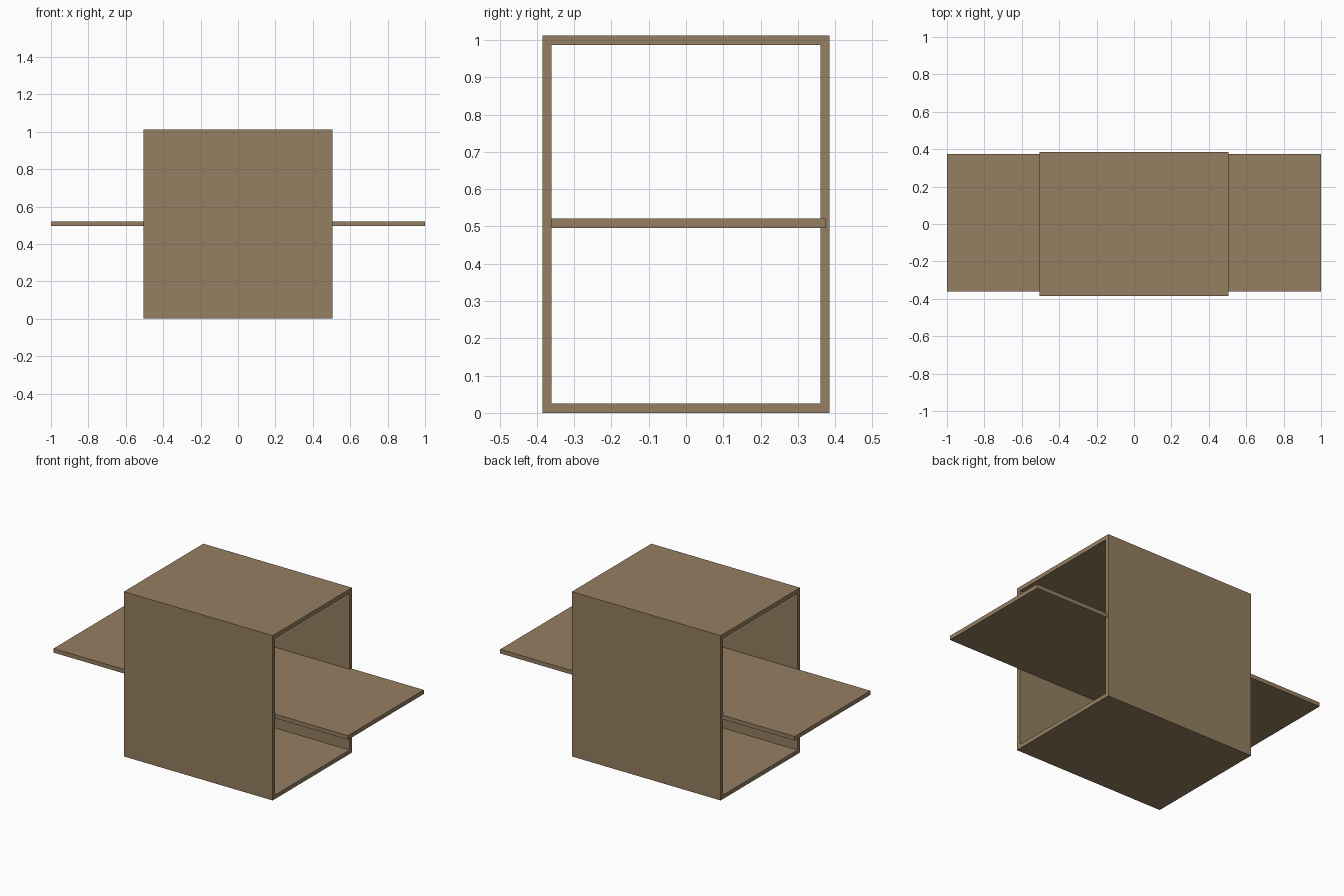
import bpy, bmesh

if "Cube" in bpy.data.objects:
    bpy.data.objects.remove(bpy.data.objects["Cube"])

wood = bpy.data.materials.new("brown_wood")
wood.diffuse_color = (0.30, 0.21, 0.12, 1)
wood.use_nodes = True
wood.node_tree.nodes["Principled BSDF"].inputs["Base Color"].default_value = wood.diffuse_color


def finish(name, bm):
    bmesh.ops.recalc_face_normals(bm, faces=bm.faces)
    mesh = bpy.data.meshes.new(name)
    bm.to_mesh(mesh)
    bm.free()
    mesh.materials.append(wood)
    obj = bpy.data.objects.new(name, mesh)
    bpy.context.collection.objects.link(obj)
    return obj


def rect(bm, x, y0, y1, z0, z1):
    return [bm.verts.new((x, y, z)) for y, z in ((y0, z0), (y1, z0), (y1, z1), (y0, z1))]


# Open-ended box: a rectangular tube running along x
HALF_X, HALF_Y, HEIGHT, WALL = 0.505, 0.385, 1.012, 0.025
bm = bmesh.new()
rings = []
for x in (-HALF_X, HALF_X):
    rings.append((rect(bm, x, -HALF_Y, HALF_Y, 0, HEIGHT),
                  rect(bm, x, -HALF_Y + WALL, HALF_Y - WALL, WALL, HEIGHT - WALL)))
(out_l, in_l), (out_r, in_r) = rings
for a, b in ((out_l, out_r), (out_r, in_r), (in_r, in_l), (in_l, out_l)):
    for i in range(4):
        j = (i + 1) % 4
        bm.faces.new((a[i], a[j], b[j], b[i]))
finish("box_shell", bm)

# Long shelf passing through the box, let slightly into the back wall
bm = bmesh.new()
left = rect(bm, -1, -0.361, 0.374, 0.496, 0.521)
right = rect(bm, 1, -0.361, 0.374, 0.496, 0.521)
bm.faces.new(left)
bm.faces.new(right)
for i in range(4):
    j = (i + 1) % 4
    bm.faces.new((left[i], left[j], right[j], right[i]))
finish("through_shelf", bm)
